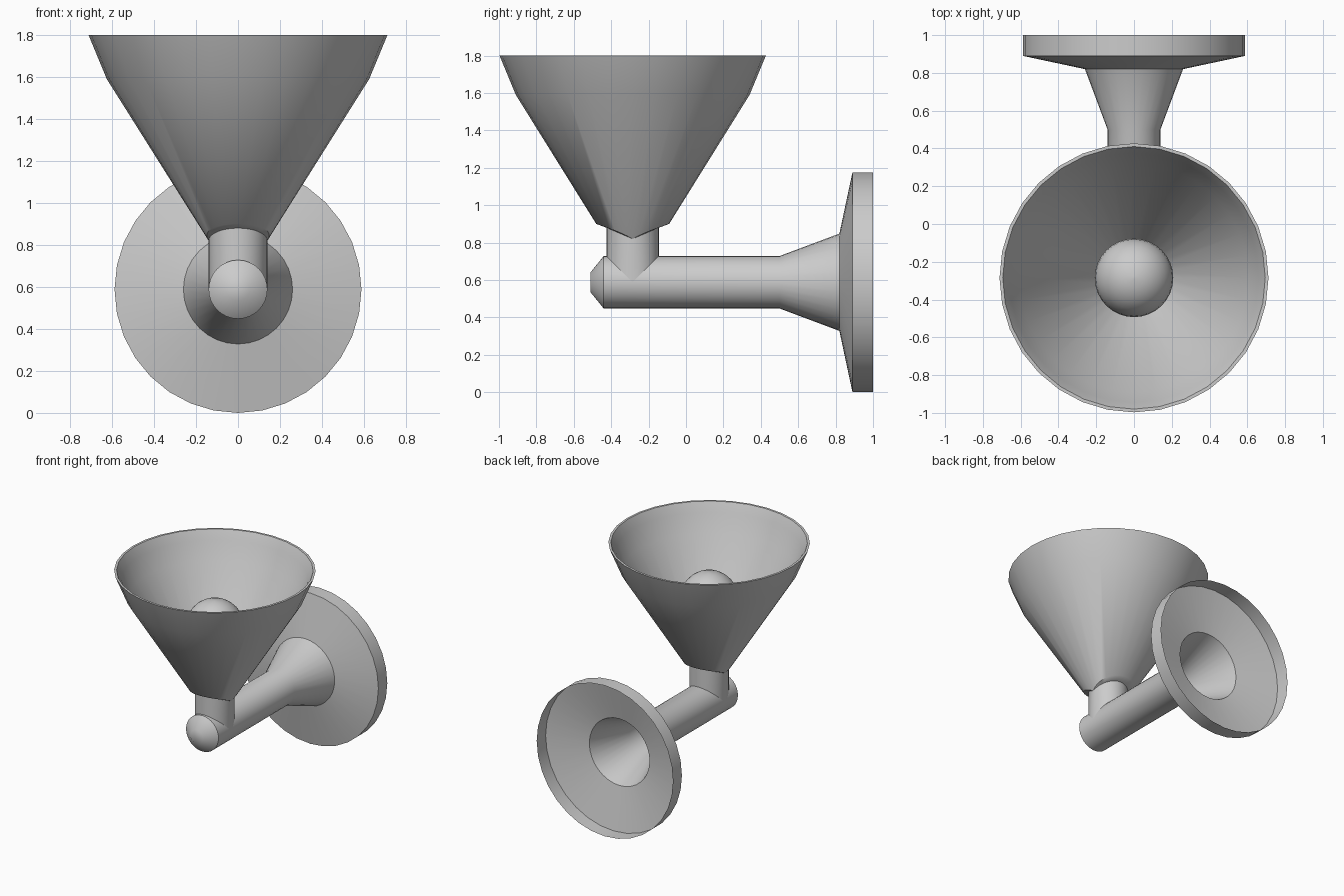
import bpy
import math

if "Cube" in bpy.data.objects:
    bpy.data.objects.remove(bpy.data.objects["Cube"])

SEG = 32
AXIS_Z = 0.588       # height of the wall arm
LAMP_Y = -0.285      # centre of shade and stem


def lathe(name, rings, place, cap_start=False, cap_end=False):
    """Skin rings; each ring is a function of |sin| giving (radius, height)."""
    verts, faces = [], []
    for ring in rings:
        for i in range(SEG):
            a = 2 * math.pi * i / SEG
            r, h = ring(abs(math.sin(a)))
            verts.append(place(r * math.cos(a), r * math.sin(a), h))
    for k in range(len(rings) - 1):
        for i in range(SEG):
            j = (i + 1) % SEG
            faces.append((k * SEG + i, k * SEG + j, (k + 1) * SEG + j, (k + 1) * SEG + i))
    if cap_start:
        faces.append(tuple(reversed(range(SEG))))
    if cap_end:
        n = (len(rings) - 1) * SEG
        faces.append(tuple(range(n, n + SEG)))
    mesh = bpy.data.meshes.new(name)
    mesh.from_pydata(verts, [], faces)
    ob = bpy.data.objects.new(name, mesh)
    bpy.context.collection.objects.link(ob)
    bpy.ops.object.select_all(action='DESELECT')
    ob.select_set(True)
    bpy.context.view_layer.objects.active = ob
    bpy.ops.object.shade_smooth_by_angle(angle=math.radians(40))
    return ob


def flat(r, h):
    return lambda s: (r, h)


def upright(u, v, h):
    return (u, LAMP_Y + v, h)


def sideways(u, v, h):
    return (-u, h, AXIS_Z + v)


# Wall plate and horizontal arm, one shell open at the wall
lathe("wall_arm",
      [flat(r, y) for r, y in [(0.054, -0.51), (0.14, -0.44), (0.14, 0.50),
                               (0.26, 0.82), (0.588, 0.89), (0.588, 1.0)]],
      sideways, cap_start=True)

# Short stem, saddle-cut onto the arm and up into the shade
lathe("stem",
      [lambda s: (0.14, AXIS_Z + 0.14 * s),
       lambda s: (0.14, 0.82 + 0.06 * s)],
      upright)

# Conical shade with thin wall and flared rim
lathe("shade",
      [lambda s: (0.14, 0.82 + 0.06 * s),
       lambda s: (0.14 + 0.055 * s, 0.82 + 0.08 * s),
       flat(0.625, 1.59), flat(0.712, 1.80),
       flat(0.695, 1.80), flat(0.66, 1.73), flat(0.608, 1.59), flat(0.16, 0.90)],
      upright, cap_end=True)

# Bulb: round top narrowing to a neck
R, BULB_Z = 0.208, 1.36
profile = [(0.10, 0.90), (0.10, 1.06)]
for k in range(12):
    t = math.radians(-50 + 138 * k / 11)
    profile.append((R * math.cos(t), BULB_Z + R * math.sin(t)))
lathe("bulb", [flat(r, z) for r, z in profile], upright, cap_end=True)
